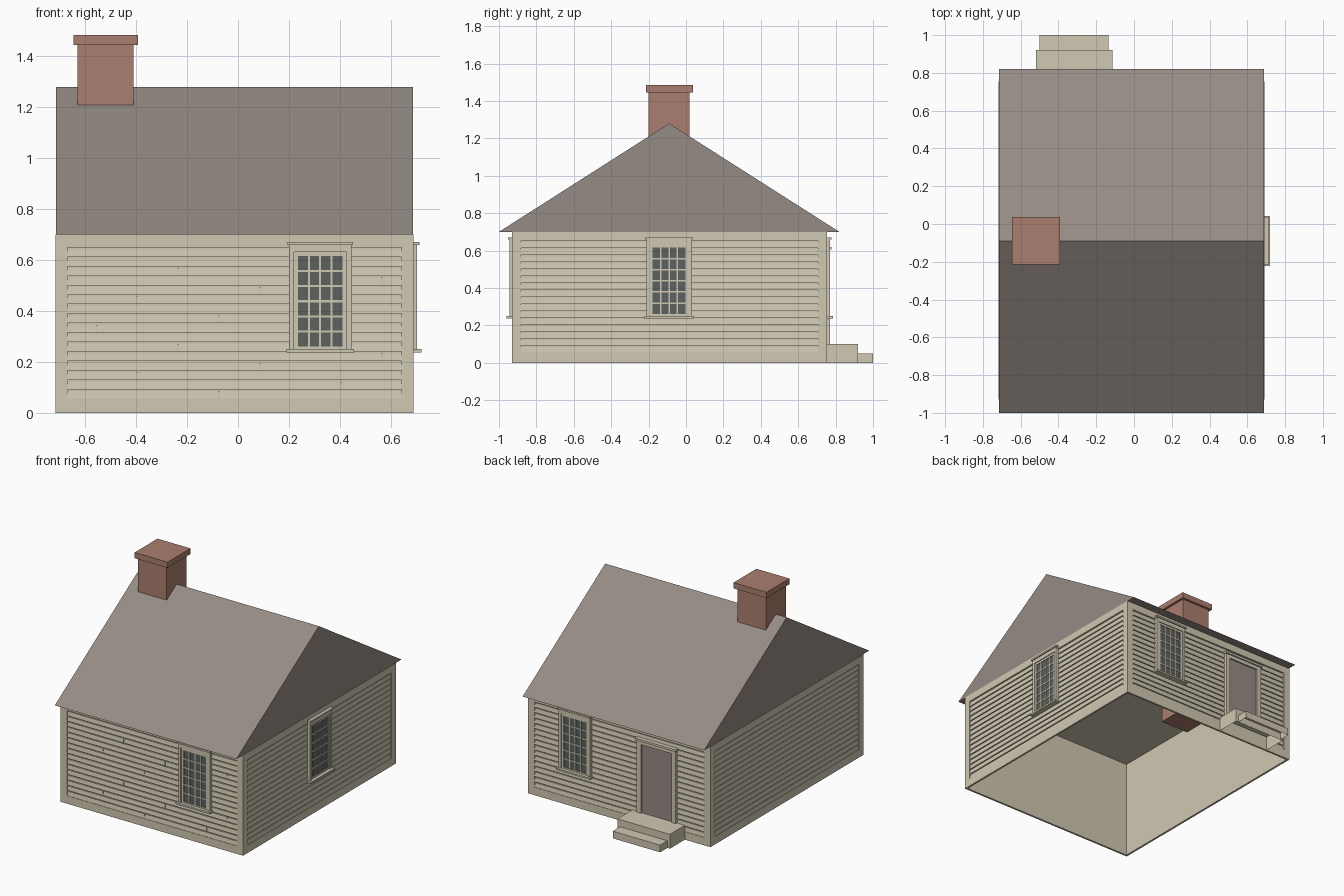
import bpy, bmesh
from math import radians
from mathutils import Matrix

old = bpy.data.objects.get("Cube")
if old:
    bpy.data.objects.remove(old, do_unlink=True)


def material(name, rgb):
    m = bpy.data.materials.new(name)
    m.use_nodes = True
    colour = [(c / 255) ** 2.2 for c in rgb] + [1]
    m.diffuse_color = colour
    m.node_tree.nodes["Principled BSDF"].inputs["Base Color"].default_value = colour
    return m


CREAM = material("cream paint", (207, 199, 177))
SLATE = material("grey brown roof", (148, 138, 131))
BRICK = material("red brick", (170, 125, 110))
GLASS = material("dark glass", (92, 97, 95))


def finish(name, bm, mat, matrix=Matrix()):
    bmesh.ops.recalc_face_normals(bm, faces=bm.faces)
    bm.transform(matrix)
    mesh = bpy.data.meshes.new(name)
    bm.to_mesh(mesh)
    bm.free()
    mesh.materials.append(mat)
    ob = bpy.data.objects.new(name, mesh)
    bpy.context.collection.objects.link(ob)
    return ob


def boxes(name, mat, spans, matrix=Matrix(), open_bottom=False):
    """One object made of boxes, each given as (x0, x1, y0, y1, z0, z1)."""
    bm = bmesh.new()
    for x0, x1, y0, y1, z0, z1 in spans:
        place = Matrix.Translation(((x0 + x1) / 2, (y0 + y1) / 2, (z0 + z1) / 2))
        size = Matrix.Diagonal((x1 - x0, y1 - y0, z1 - z0, 1))
        bmesh.ops.create_cube(bm, size=1, matrix=place @ size)
    if open_bottom:
        bm.normal_update()
        low = [f for f in bm.faces if f.normal.z < -0.9]
        bmesh.ops.delete(bm, geom=low, context='FACES_ONLY')
    return finish(name, bm, mat, matrix)


def extrude_x(name, mat, outline, x0, x1, matrix=Matrix(), closed=True):
    """Sweep a (y, z) outline along x."""
    bm = bmesh.new()
    a = [bm.verts.new((x0, y, z)) for y, z in outline]
    b = [bm.verts.new((x1, y, z)) for y, z in outline]
    n = len(outline)
    for i in range(n if closed else n - 1):
        j = (i + 1) % n
        bm.faces.new((a[i], a[j], b[j], b[i]))
    if closed:
        bm.faces.new(a)
        bm.faces.new(b)
    return finish(name, bm, mat, matrix)


LEFT, RIGHT, FRONT, BACK = -0.717, 0.69, -0.93, 0.755
WALL_TOP, PANEL_LOW, PANEL_HIGH = 0.70, 0.055, 0.65
THICK, BOARDS, TRIM = 0.014, 16, 0.048
STEP = (PANEL_HIGH - PANEL_LOW) / BOARDS


def wall(side, matrix, u0, u1, trim_inset):
    """Trim boards round a recessed panel of lapped siding."""
    a, b = u0 + TRIM, u1 - TRIM
    e0, e1 = u0 + trim_inset, u1 - trim_inset
    boxes(side + "_trim", CREAM, [
        (e0, a, 0, THICK, 0, WALL_TOP), (b, e1, 0, THICK, 0, WALL_TOP),
        (a, b, 0, THICK, 0, PANEL_LOW), (a, b, 0, THICK, PANEL_HIGH, WALL_TOP)], matrix)
    profile = []
    for i in range(BOARDS):
        z = PANEL_LOW + i * STEP
        lip = z + STEP * 0.8
        profile += [(0.012, z), (0.003, z), (0.007, lip), (0.012, lip)]
    profile += [(0.012, PANEL_HIGH)]
    extrude_x(side + "_siding", CREAM, profile, a, b, matrix, closed=False)


def window(side, matrix, c):
    """Cased window with a sash of four by six panes."""
    out, sash, pane = 0.122, 0.104, 0.088
    low, high = 0.26, 0.617
    boxes(side + "_window_glass", GLASS, [(c - pane, c + pane, -0.003, 0.012, low, high)], matrix)
    frame = []
    for s in (-1, 1):
        for r0, r1, d in ((pane, sash, 0.008), (sash, out, 0.014)):
            x = sorted((c + s * r0, c + s * r1))
            frame.append((x[0], x[1], -d, 0.012, 0.245, 0.66))
    frame += [(c - pane, c + pane, -0.008, 0.012, 0.245, low),
              (c - pane, c + pane, -0.008, 0.012, high, 0.632),
              (c - sash, c + sash, -0.014, 0.012, 0.632, 0.66)]
    boxes(side + "_window_frame", CREAM, frame, matrix)
    bars = []
    for i in range(1, 4):
        x = c - pane + i * pane / 2
        bars.append((x - 0.004, x + 0.004, -0.007, 0, low, high))
    for i in range(1, 6):
        z = low + i * (high - low) / 6
        bars.append((c - pane, c + pane, -0.0065, 0, z - 0.004, z + 0.004))
    boxes(side + "_window_bars", CREAM, bars, matrix)
    boxes(side + "_window_sill_and_cap", CREAM, [
        (c - 0.132, c + 0.132, -0.03, 0.01, 0.238, 0.25),
        (c - 0.128, c + 0.128, -0.022, 0.01, 0.66, 0.671)], matrix)


def facing(x, y, degrees):
    return Matrix.Translation((x, y, 0)) @ Matrix.Rotation(radians(degrees), 4, 'Z')


front, right = facing(0, FRONT, 0), facing(RIGHT, 0, 90)
back, left = facing(0, BACK, 180), facing(LEFT, 0, 270)

# Walls: open-bottomed shell behind four sided and trimmed faces
boxes("wall_shell", CREAM, [(LEFT + THICK, RIGHT - THICK, FRONT + THICK, BACK - THICK, 0, 0.696)],
      open_bottom=True)
wall("front", front, LEFT, RIGHT, 0)
wall("right", right, FRONT, BACK, THICK)
wall("back", back, -RIGHT, -LEFT, 0)
wall("left", left, -BACK, -FRONT, THICK)

# Butt joints between front siding boards, staggered course by course
joints = []
for i in range(14):
    x = (-0.075 + 0.48 * i + 0.64) % 1.28 - 0.64
    if i not in (6, 9):
        z = PANEL_LOW + i * STEP
        joints.append((x - 0.003, x + 0.003, 0.002, 0.012, z, z + STEP * 0.8))
boxes("front_siding_joints", CREAM, joints, front)

# Windows
window("front", front, 0.323)
window("right", right, -0.09)
window("back", back, -0.323)

# Back door
c = 0.308
boxes("door_panel", SLATE, [(c - 0.118, c + 0.118, -0.003, 0.012, 0.1, 0.585)], back)
boxes("door_casing", CREAM, [
    (c - 0.15, c - 0.118, -0.014, 0.012, 0.1, 0.605),
    (c + 0.118, c + 0.15, -0.014, 0.012, 0.1, 0.605),
    (c - 0.118, c + 0.118, -0.014, 0.012, 0.58, 0.605),
    (c - 0.157, c + 0.157, -0.024, 0.012, 0.605, 0.62)], back)

# Hollow door steps
boxes("upper_step", CREAM, [(-0.52, -0.115, BACK, 0.92, 0, 0.1)], open_bottom=True)
boxes("lower_step", CREAM, [(-0.5, -0.135, 0.92, 1.0, 0, 0.05)], open_bottom=True)

# Gabled roof
extrude_x("roof", SLATE, [(-1.0, 0.70), (0.82, 0.70), (-0.09, 1.28)], LEFT + 0.003, RIGHT - 0.003)

# Chimney
boxes("chimney_stack", BRICK, [(-0.63, -0.41, -0.2, 0.02, 0.6, 1.445)])
boxes("chimney_cap", BRICK, [(-0.647, -0.393, -0.215, 0.037, 1.445, 1.485)])
